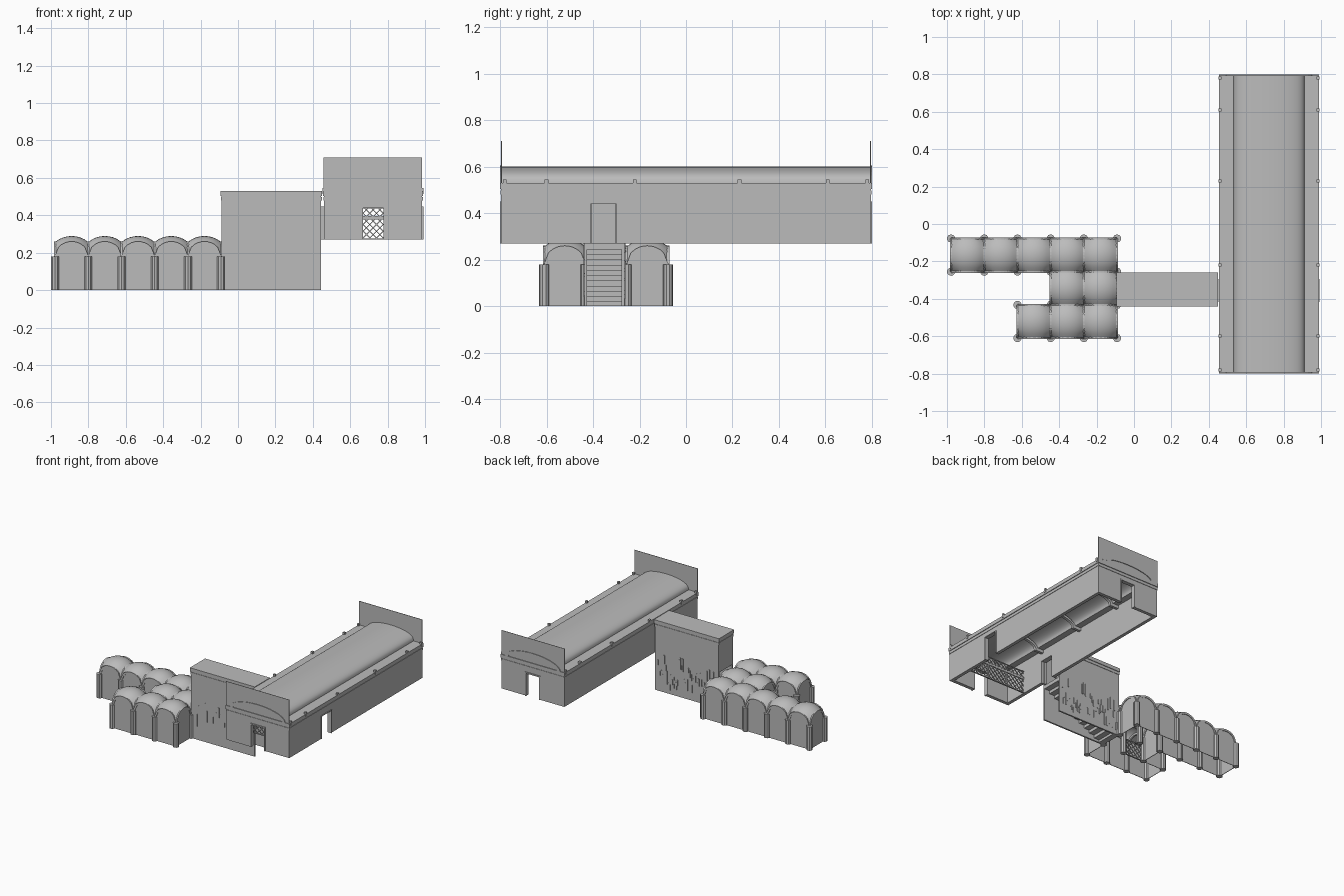
import bpy, bmesh, math, random
from mathutils import Vector, Matrix

random.seed(4)
cube = bpy.data.objects.get("Cube")
if cube:
    bpy.data.objects.remove(cube, do_unlink=True)

stone = bpy.data.materials.new("grey_stone")
stone.use_nodes = True
GREY = (0.5, 0.5, 0.5, 1)
stone.diffuse_color = GREY
stone.node_tree.nodes["Principled BSDF"].inputs["Base Color"].default_value = GREY


def finish(bm, name, recalc=True, smooth=False):
    if recalc:
        bmesh.ops.recalc_face_normals(bm, faces=bm.faces[:])
    me = bpy.data.meshes.new(name)
    bm.to_mesh(me)
    bm.free()
    me.materials.append(stone)
    ob = bpy.data.objects.new(name, me)
    bpy.context.scene.collection.objects.link(ob)
    if smooth:
        bpy.ops.object.select_all(action='DESELECT')
        bpy.context.view_layer.objects.active = ob
        ob.select_set(True)
        bpy.ops.object.shade_smooth_by_angle(angle=math.radians(30))
    return ob


def box(bm, x0, x1, y0, y1, z0, z1):
    m = (Matrix.Translation(((x0 + x1) / 2, (y0 + y1) / 2, (z0 + z1) / 2))
         @ Matrix.Diagonal((x1 - x0, y1 - y0, z1 - z0, 1)))
    bmesh.ops.create_cube(bm, size=1, matrix=m)


def bar(bm, a, b, w):
    a, b = Vector(a), Vector(b)
    rot = (b - a).to_track_quat('Z', 'Y').to_matrix().to_4x4()
    m = Matrix.Translation((a + b) / 2) @ rot @ Matrix.Diagonal((w, w, (b - a).length, 1))
    bmesh.ops.create_cube(bm, size=1, matrix=m)


def prism(bm, pts, y0, y1):
    """Extrude an x-z outline along y."""
    face = bm.faces.new([bm.verts.new((x, y0, z)) for x, z in pts])
    new = bmesh.ops.extrude_face_region(bm, geom=[face])["geom"]
    bmesh.ops.translate(bm, vec=(0, y1 - y0, 0),
                        verts=[v for v in new if isinstance(v, bmesh.types.BMVert)])


def arc_band(cx, half, z0, rise, thick, n=14):
    outer = [(cx - half * math.cos(math.pi * i / n), z0 + rise * math.sin(math.pi * i / n))
             for i in range(n + 1)]
    k = (half - thick) / half
    return outer + [(cx + (x - cx) * k, z0 + max(0, z - z0 - thick * (z - z0) / rise))
                    for x, z in reversed(outer)]


# Hall dimensions
HX0, HX1, HY, HZ, HTOP, T = 0.46, 0.985, 0.795, 0.27, 0.53, 0.025
CX = (HX0 + HX1) / 2
DOOR_TOP, DW = 0.44, 0.055
SIDE_Y = -0.355

# Hall walls with one doorway each, framed
walls, frames = bmesh.new(), bmesh.new()
for s in (-1, 1):
    ya, yb = sorted((s * HY, s * (HY - T)))
    for a, b, z in ((HX0, CX - DW, HZ), (CX + DW, HX1, HZ), (CX - DW, CX + DW, DOOR_TOP)):
        box(walls, a, b, ya, yb, z, HTOP)
    fa, fb = sorted((s * HY, s * (HY + 0.005)))
    for d in (-1, 1):
        xa, xb = sorted((CX + d * DW, CX + d * (DW + 0.01)))
        box(frames, xa, xb, fa, fb, HZ, DOOR_TOP)
    box(frames, CX - DW - 0.01, CX + DW + 0.01, fa, fb, DOOR_TOP, DOOR_TOP + 0.01)
    edge = HX1 if s > 0 else HX0
    xa, xb = sorted((edge, edge - s * T))
    for a, b, z in ((-HY, SIDE_Y - DW, HZ), (SIDE_Y + DW, HY, HZ),
                    (SIDE_Y - DW, SIDE_Y + DW, DOOR_TOP)):
        box(walls, xa, xb, a, b, z, HTOP)
    fa, fb = sorted((edge, edge + s * 0.006))
    for d in (-1, 1):
        ya, yb = sorted((SIDE_Y + d * DW, SIDE_Y + d * (DW + 0.006)))
        box(frames, fa, fb, ya, yb, HZ, DOOR_TOP)
    box(frames, fa, fb, SIDE_Y - DW - 0.006, SIDE_Y + DW + 0.006, DOOR_TOP, DOOR_TOP + 0.006)
finish(walls, "hall_walls")
finish(frames, "hall_door_frames")


def cornice(bm, x0, x1, y0, y1):
    """Two thin courses around a rectangle."""
    for z0, z1, o in ((0.48, 0.497, 0.003), (0.503, HTOP, 0.005)):
        for xa, xb, ya, yb in ((x0 - o, x0, y0 - o, y1 + o), (x1, x1 + o, y0 - o, y1 + o),
                               (x0, x1, y0 - o, y0), (x0, x1, y1, y1 + o)):
            box(bm, xa, xb, ya, yb, z0, z1)


bm = bmesh.new()
cornice(bm, HX0, HX1, -HY, HY)
finish(bm, "hall_cornice")

# Shallow barrel roof, with flat shoulders
bm = bmesh.new()
n = 20
crown = [(CX - 0.19 * math.cos(math.pi * i / n), HTOP + 0.07 * math.sin(math.pi * i / n) ** 0.8)
         for i in range(n + 1)]
top = [(HX0, HTOP)] + crown + [(HX1, HTOP)]
prism(bm, top + [(x, z - 0.012) for x, z in reversed(top)], -HY, HY)
finish(bm, "hall_roof", smooth=True)

# Cross ribs under the roof
bm = bmesh.new()
for y in (-0.4, 0, 0.4):
    prism(bm, arc_band(CX, 0.19, HTOP - 0.02, 0.07, 0.02), y - 0.01, y + 0.01)
    for s in (-1, 1):
        xa, xb = sorted((CX + s * 0.17, CX + s * 0.25))
        box(bm, xa, xb, y - 0.01, y + 0.01, HTOP - 0.035, HTOP - 0.012)
finish(bm, "roof_ribs")

# Gable sheets and their raised arches
bm, arches = bmesh.new(), bmesh.new()
for s in (-1, 1):
    ya, yb = sorted((s * (HY - 0.003), s * HY))
    box(bm, HX0 - 0.003, HX1, ya, yb, HTOP, 0.71)
    ya, yb = sorted((s * HY, s * (HY + 0.005)))
    prism(arches, arc_band(CX, 0.23, HTOP, 0.075, 0.025), ya, yb)
finish(bm, "gable_sheets")
finish(arches, "gable_arches")

# Water spouts along the eaves
bm = bmesh.new()
for x in (HX0, HX1):
    for y in (-0.78, -0.6, -0.22, 0.23, 0.61, 0.78):
        box(bm, x - 0.008, x + 0.008, y - 0.008, y + 0.008, 0.515, 0.545)
finish(bm, "roof_spouts")


def lattice(bm, x0, x1, z0, z1, y, step, w):
    """Diagonal bars clipped to a rectangle, inside a frame."""
    h, width = z1 - z0, x1 - x0
    for d in (1, -1):
        c = -h + step / 2
        while c < width:
            a, b = max(0, -c), min(h, width - c)
            if b - a > 0.003:
                p = [(c + t if d > 0 else width - c - t, t) for t in (a, b)]
                bar(bm, (x0 + p[0][0], y, z0 + p[0][1]), (x0 + p[1][0], y, z0 + p[1][1]), w)
            c += step
    for z in (z0, z1):
        box(bm, x0, x1, y - w, y + w, z - w / 2, z + w / 2)
    for x in (x0, x1):
        box(bm, x - w / 2, x + w / 2, y - w, y + w, z0, z1)


# Lattice screen inside the hall
bm = bmesh.new()
span = (HX1 - HX0 - 2 * T) / 3
for i in range(3):
    a = HX0 + T + i * span
    lattice(bm, a, a + span, HZ + 0.004, 0.38, -0.6, 0.036, 0.005)
    lattice(bm, a, a + span, 0.395, 0.44, -0.6, 0.036, 0.005)
    box(bm, a, a + span, -0.604, -0.596, 0.38, 0.395)
finish(bm, "hall_screen")

# Stair tower shell
SX0, SX1, SY0, SY1 = -0.088, 0.445, -0.437, -0.265
bm = bmesh.new()
for ya, yb in ((SY0, SY0 + 0.012), (SY1 - 0.012, SY1)):
    box(bm, SX0, SX1, ya, yb, 0, HTOP)
box(bm, SX0, SX1, SY0, SY1, HTOP - 0.012, HTOP)
box(bm, SX0, SX0 + 0.012, SY0, SY1, 0.27, HTOP)
cornice(bm, SX0, SX1, SY0, SY1)
finish(bm, "stair_tower")

# Link from the tower to the hall doorway
bm = bmesh.new()
for y in (SIDE_Y - DW, SIDE_Y + DW):
    box(bm, SX1, HX0, y - 0.004, y + 0.004, HZ, DOOR_TOP)
box(bm, SX1, HX0, SIDE_Y - DW, SIDE_Y + DW, DOOR_TOP, DOOR_TOP + 0.008)
finish(bm, "doorway_link")

# Stairs with a stepped underside
bm = bmesh.new()
STEPS = 12
run, rise = (SX1 - SX0) / STEPS, HZ / STEPS
for i in range(STEPS):
    box(bm, SX0 + i * run, SX0 + (i + 1) * run, SY0 + 0.012, SY1 - 0.012,
        max(0, (i - 0.2) * rise), (i + 1) * rise)
finish(bm, "stairs")

# Raised upright stones on the tower sides
bm = bmesh.new()
for s, count in ((1, 45), (-1, 22)):
    for i in range(count):
        x = SX0 + 0.015 + (SX1 - SX0 - 0.03) * (i + random.random() * 0.6) / count
        z, h = random.uniform(0.02, 0.22), random.uniform(0.03, 0.1)
        ya, yb = (SY1, SY1 + 0.004) if s > 0 else (SY0 - 0.003, SY0)
        box(bm, x - 0.004, x + 0.004, ya, yb, z, z + h)
finish(bm, "tower_stones")

# Vaulted bays on a square grid; row 0 is the front
P, GX, GY, SPRING, VS = 0.1775, -0.978, -0.61, 0.18, 0.87
bays = ([(i, 2) for i in range(5)] + [(i, 1) for i in (3, 4)] + [(i, 0) for i in (2, 3, 4)])
vaults, panels, ribs, columns = (bmesh.new() for _ in range(4))


def sail(u, v):
    return SPRING + VS * math.sqrt(max(0, P * P / 2 - u * u - v * v))


def arch_wall(bm, centre, along_x, z0, inset, depth):
    """Strip between a base (or lower arc) and the arch of a bay edge."""
    N = 10
    ring = []
    for i in range(N + 1):
        u = P * (0.5 - i / N)
        zt = sail(u, P / 2)
        if z0 is None:
            k = 1 - inset / (P / 2)
            ring.append(((u, zt + 0.003), (u * k, SPRING + (zt - SPRING) * k)))
        else:
            ring.append(((u, zt), (u, z0)))
    for (ua, za), (ub, zb), (uc, zc), (ud, zd) in (
            (ring[i][0], ring[i + 1][0], ring[i + 1][1], ring[i][1]) for i in range(N)):
        quads = []
        for d in (-depth, depth):
            quads.append([bm.verts.new((centre[0] + (u if along_x else d),
                                        centre[1] + (d if along_x else u), z))
                          for u, z in ((ua, za), (ub, zb), (uc, zc), (ud, zd))])
        bm.faces.new(quads[0])
        bm.faces.new(quads[1][::-1])
        for k in (0, 2):
            bm.faces.new((quads[0][k], quads[0][k + 1], quads[1][k + 1], quads[1][k]))


corners = set()
for i, j in bays:
    cx, cy = GX + (i + 0.5) * P, GY + (j + 0.5) * P
    G = 8
    grid = [[vaults.verts.new((cx + P * (a / G - 0.5), cy + P * (b / G - 0.5),
                               sail(P * (a / G - 0.5), P * (b / G - 0.5))))
             for b in range(G + 1)] for a in range(G + 1)]
    for a in range(G):
        for b in range(G):
            vaults.faces.new((grid[a][b], grid[a + 1][b], grid[a + 1][b + 1], grid[a][b + 1]))
    corners |= {(i + a, j + b) for a in (0, 1) for b in (0, 1)}
    for dx, dy in ((1, 0), (-1, 0), (0, 1), (0, -1)):
        mid = (cx + dx * P / 2, cy + dy * P / 2)
        arch_wall(ribs, mid, dx == 0, None, 0.014, 0.006)
        stair_mouth = (i, j, dx) == (4, 1, 1)
        if (i + dx, j + dy) not in bays and not stair_mouth:
            arch_wall(panels, mid, dx == 0, 0, 0, 0.002)
finish(vaults, "bay_vaults", recalc=False, smooth=True)
finish(panels, "bay_walls")
finish(ribs, "bay_arches")

# Round columns at the bay corners
for i, j in corners:
    bmesh.ops.create_cone(columns, cap_ends=True, segments=10, radius1=0.022, radius2=0.022,
                          depth=SPRING,
                          matrix=Matrix.Translation((GX + i * P, GY + j * P, SPRING / 2)))
finish(columns, "bay_columns", smooth=True)

# Small lattice screen between two bays
bm = bmesh.new()
lattice(bm, GX + 3 * P, GX + 4 * P, 0.003, 0.12, GY + P, 0.036, 0.005)
finish(bm, "bay_screen")
